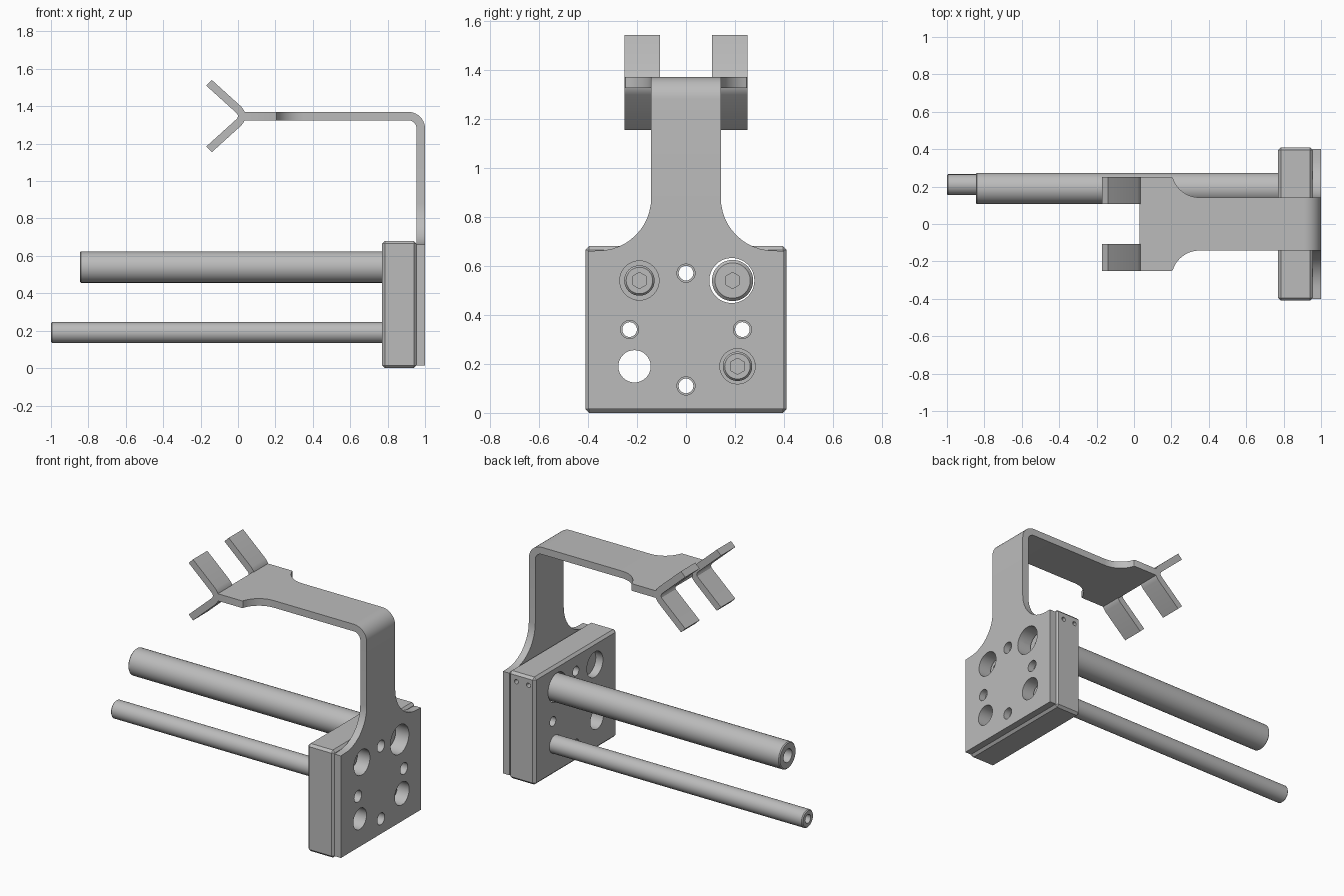
import bpy, bmesh
from math import sin, cos, pi
from mathutils import Vector

cube = bpy.data.objects.get("Cube")
if cube:
    bpy.data.objects.remove(cube)

steel = bpy.data.materials.new("plain grey steel")
steel.use_nodes = True
GREY = (0.5, 0.5, 0.5, 1)
steel.diffuse_color = GREY
steel.node_tree.nodes["Principled BSDF"].inputs["Base Color"].default_value = GREY


def finish(name, bm):
    """Turn a bmesh into a named object."""
    bmesh.ops.remove_doubles(bm, verts=bm.verts, dist=1e-5)
    bmesh.ops.recalc_face_normals(bm, faces=bm.faces)
    mesh = bpy.data.meshes.new(name)
    bm.to_mesh(mesh)
    bm.free()
    mesh.materials.append(steel)
    ob = bpy.data.objects.new(name, mesh)
    bpy.context.collection.objects.link(ob)
    return ob


def turn(name, profile, y, z, steps=48):
    """Revolve a closed (x, radius) profile around an axis along x."""
    bm = bmesh.new()
    verts = [bm.verts.new((x, y, z + r)) for x, r in profile]
    edges = [bm.edges.new((verts[i - 1], verts[i])) for i in range(len(verts))
             if profile[i][1] + profile[i - 1][1] > 0]
    bmesh.ops.spin(bm, geom=verts + edges, cent=(0, y, z), axis=(1, 0, 0),
                   angle=2 * pi, steps=steps)
    return finish(name, bm)


def plug(x0, x1, r, y, z, steps=48):
    return turn("cutter", [(x0, 0), (x0, r), (x1, r), (x1, 0)], y, z, steps)


def loft(name, rings):
    """Skin a row of equal sized rings and cap both ends."""
    bm = bmesh.new()
    rows = [[bm.verts.new(p) for p in ring] for ring in rings]
    for a, b in zip(rows, rows[1:]):
        for i in range(len(a)):
            bm.faces.new((a[i - 1], a[i], b[i], b[i - 1]))
    bm.faces.new(rows[0])
    bm.faces.new(rows[-1])
    return finish(name, bm)


def modify(ob, kind, **settings):
    mod = ob.modifiers.new(kind.title(), kind)
    for key, value in settings.items():
        setattr(mod, key, value)
    bpy.context.view_layer.objects.active = ob
    bpy.ops.object.modifier_apply(modifier=mod.name)


def cut(ob, cutter):
    modify(ob, "BOOLEAN", object=cutter, operation="DIFFERENCE", solver="EXACT")
    bpy.data.objects.remove(cutter)


def bolt(name, y, z, r, seat):
    """Socket head screw on a seat that closes its hole."""
    ob = turn(name, [(0.82, 0), (0.82, seat), (0.87, seat), (0.87, r),
                     (0.92, r), (0.93, r - 0.008), (0.93, 0)], y, z)
    cut(ob, plug(0.89, 0.96, 0.033, y, z, 6))
    return ob


BACK, FACE = 0.955, 1.0
THICK = FACE - BACK
TOP = 1.37

# Mounting block with chamfered edges
bm = bmesh.new()
bmesh.ops.create_cube(bm, size=1)
for v in bm.verts:
    v.co = Vector((0.77 + (v.co.x + 0.5) * (BACK - 0.77), v.co.y * 0.82,
                   (v.co.z + 0.5) * 0.68))
block = finish("mounting_block", bm)
modify(block, "BEVEL", width=0.015, segments=1)

# Bent bracket: stations of outer point, inward direction and half width
stations = [((FACE, 0.015), (-1, 0), 0.40), ((FACE, 0.66), (-1, 0), 0.40)]
for i in range(13):
    a = pi / 2 * i / 12
    stations.append(((FACE, 0.877 - 0.215 * cos(a)), (-1, 0), 0.357 - 0.215 * sin(a)))
BEND = 0.09
for i in range(11):
    a = pi / 2 * i / 10
    stations.append(((FACE - BEND + BEND * cos(a), TOP - BEND + BEND * sin(a)),
                     (-cos(a), -sin(a)), 0.142))
for i in range(11):
    a = 1.27 * i / 10
    stations.append(((0.35 - 0.15 * sin(a), TOP), (0, -1), 0.292 - 0.15 * cos(a)))
stations += [((0.2, TOP), (0, -1), 0.25), ((0.03, TOP), (0, -1), 0.25)]
rings = []
for (x, z), (dx, dz), w in stations:
    xi, zi = x + dx * THICK, z + dz * THICK
    rings.append([(x, -w, z), (x, w, z), (xi, w, zi), (xi, -w, zi)])
bracket = loft("bent_bracket", rings)

# Pair of forked prongs at the end of the arm
MID = TOP - THICK / 2
upper_right = [(-0.14, 0.193), (0.018, 0.05), (0.033, 0.029), (0.04, 0)]
upper_left = [(-0.17, 0.163), (-0.012, 0.02), (-0.003, 0.011), (0, 0)]
outline = upper_right + [(x, -z) for x, z in upper_right[-2::-1]]
outline += [(x, -z) for x, z in upper_left] + upper_left[-2::-1]
prongs = [loft(side + "_prong", [[(x, s * y, MID + z) for x, z in outline]
                                 for y in (0.107, 0.25)])
          for side, s in (("left", 1), ("right", -1))]

# Holes: y, z, radius in bracket, radius in block
holes = [(-0.19, 0.54, 0.08, 0.08), (0.187, 0.54, 0.092, 0.092),
         (-0.21, 0.19, 0.066, 0.066), (0.21, 0.19, 0.072, 0.072),
         (0, 0.57, 0.037, 0.03), (0, 0.11, 0.037, 0.03),
         (-0.23, 0.34, 0.037, 0.03), (0.23, 0.34, 0.037, 0.03)]
for y, z, wide, narrow in holes:
    cut(bracket, plug(0.9, 1.1, wide, y, z, 32))
    cut(block, plug(0.7, 1.1, narrow, y, z, 32))

# Small set screw holes in the left edge of the block
for x in (0.815, 0.90):
    bm = bmesh.new()
    bmesh.ops.create_cone(bm, cap_ends=True, segments=16, radius1=0.014,
                          radius2=0.014, depth=0.1)
    for v in bm.verts:
        v.co = Vector((x + v.co.x, 0.41 + v.co.z, 0.625 + v.co.y))
    cut(block, finish("cutter", bm))


def rod(name, x0, x1, r, bore, y, z):
    """Round bar with chamfered ends and a blind bore at the far end."""
    c = 0.006
    return turn(name, [(x0 + 0.1, 0), (x0 + 0.1, bore), (x0, bore), (x0, r - c),
                       (x0 + c, r), (x1 - 0.012, r), (x1, r - 0.012), (x1, 0)], y, z)


# Guide rods
thick_rod = rod("thick_rod", -0.845, 0.92, 0.084, 0.042, 0.19, 0.54)
cut(thick_rod, plug(0.87, 0.96, 0.033, 0.19, 0.54, 6))
thin_rod = rod("thin_rod", -1.0, 0.85, 0.056, 0.027, 0.21, 0.19)

# Screws recessed in the block
bolts = [bolt("upper_screw", -0.19, 0.54, 0.062, 0.08),
         bolt("lower_screw", 0.21, 0.19, 0.06, 0.072)]

# Close the block face around the thin rod
collar = turn("rod_collar", [(0.77, 0.05), (0.77, 0.072), (0.83, 0.072), (0.83, 0.05)],
              0.21, 0.19)

for ob in [block, bracket, thick_rod, thin_rod, collar] + prongs + bolts:
    bpy.ops.object.select_all(action="DESELECT")
    ob.select_set(True)
    bpy.context.view_layer.objects.active = ob
    bpy.ops.object.shade_smooth_by_angle(angle=0.5)
